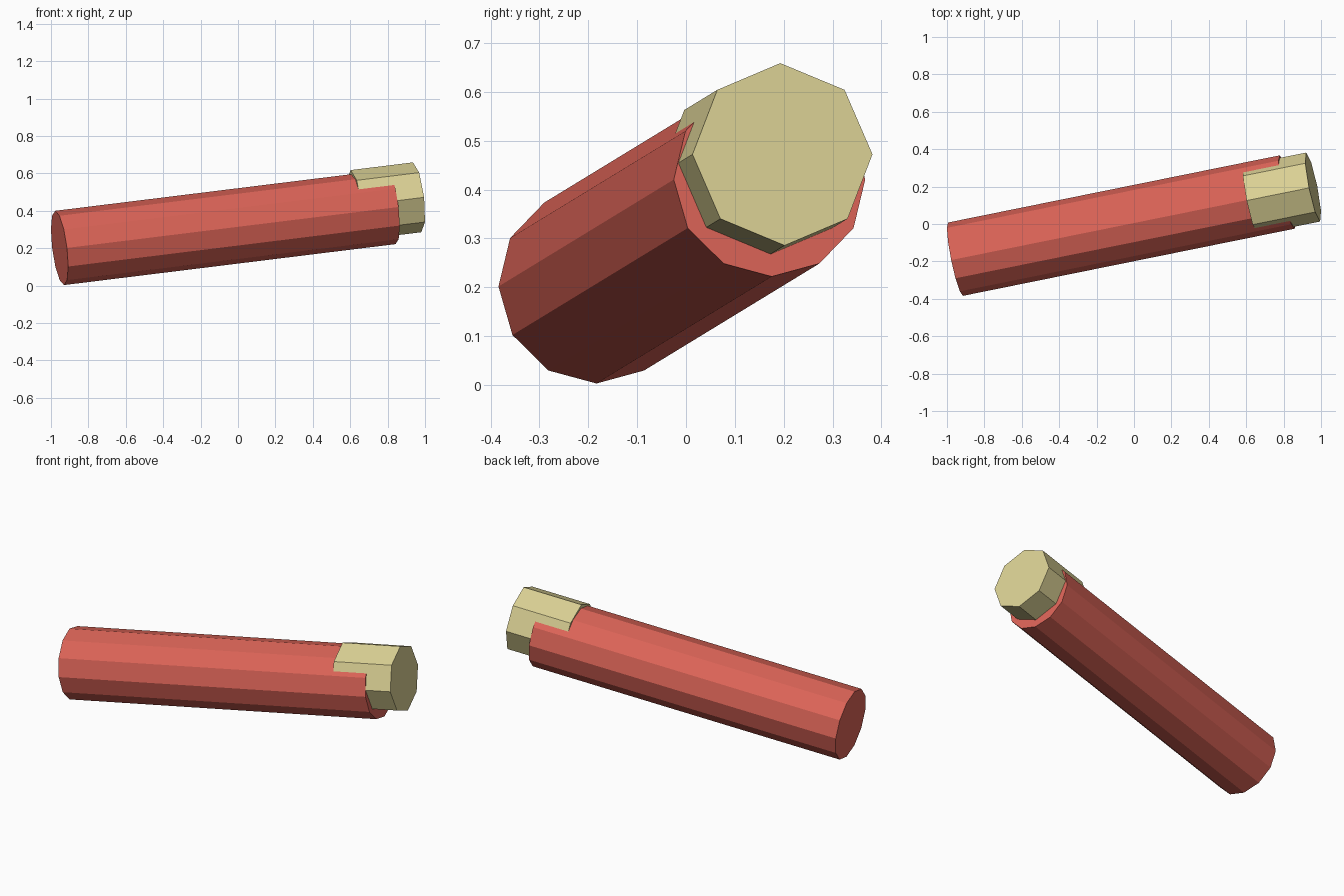
import bpy
import bmesh
import math
from mathutils import Vector

if "Cube" in bpy.data.objects:
    bpy.data.objects.remove(bpy.data.objects["Cube"])


def material(name, color):
    mat = bpy.data.materials.new(name)
    mat.diffuse_color = (*color, 1.0)
    mat.use_nodes = True
    mat.node_tree.nodes["Principled BSDF"].inputs["Base Color"].default_value = mat.diffuse_color
    return mat


RED = material("coral red", (0.71, 0.126, 0.095))
TAN = material("pale tan", (0.71, 0.64, 0.30))

# Shared tilted frame: along the stick, sideways, and up
AXIS = Vector((1.773, 0.359, 0.219)).normalized()
SIDE = Vector((0, 0, 1)).cross(AXIS).normalized()
UP = AXIS.cross(SIDE)


def prism(name, start, length, radius, sides, mat):
    """Closed flat-sided prism running along the tilted axis."""
    bm = bmesh.new()
    rings = []
    for dist in (0, length):
        centre = Vector(start) + AXIS * dist
        ring = []
        for i in range(sides):
            a = 2 * math.pi * i / sides
            ring.append(bm.verts.new(centre + radius * (SIDE * math.cos(a) + UP * math.sin(a))))
        rings.append(ring)
    first, last = rings
    bm.faces.new(list(reversed(first)))
    bm.faces.new(last)
    for i in range(sides):
        j = (i + 1) % sides
        bm.faces.new((first[i], first[j], last[j], last[i]))
    bmesh.ops.recalc_face_normals(bm, faces=bm.faces)
    mesh = bpy.data.meshes.new(name)
    bm.to_mesh(mesh)
    bm.free()
    mesh.materials.append(mat)
    obj = bpy.data.objects.new(name, mesh)
    bpy.context.collection.objects.link(obj)
    return obj


# Long twelve-sided body
prism("body", (-0.954, -0.188, 0.2015), 1.822, 0.20, 12, RED)
# Eight-sided plug set slightly high in the far end
prism("end_plug", (0.624, 0.130, 0.431), 0.343, 0.188, 8, TAN)
